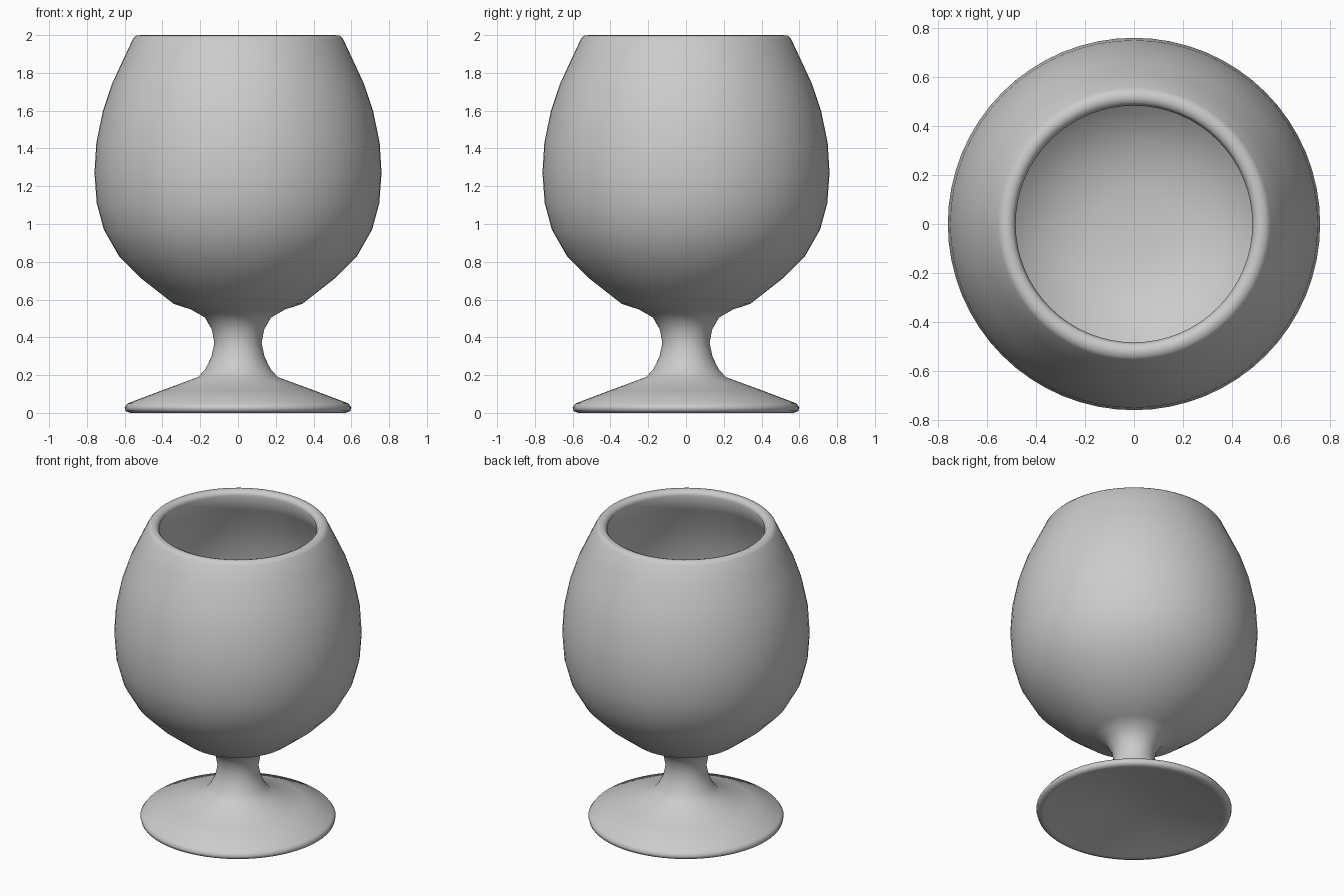
import bpy, bmesh, math

if "Cube" in bpy.data.objects:
    bpy.data.objects.remove(bpy.data.objects["Cube"])

SEGMENTS = 64


def lathe(name, profile):
    """Spin a closed (radius, height) profile around z."""
    bm = bmesh.new()
    verts = [bm.verts.new((r, 0, z)) for r, z in profile]
    edges = [bm.edges.new(pair) for pair in zip(verts, verts[1:])]
    bmesh.ops.spin(bm, geom=verts + edges, cent=(0, 0, 0), axis=(0, 0, 1),
                   angle=math.tau, steps=SEGMENTS, use_duplicate=False)
    bmesh.ops.remove_doubles(bm, verts=bm.verts, dist=0.0005)
    bmesh.ops.recalc_face_normals(bm, faces=bm.faces)
    mesh = bpy.data.meshes.new(name)
    bm.to_mesh(mesh)
    bm.free()
    obj = bpy.data.objects.new(name, mesh)
    bpy.context.collection.objects.link(obj)
    bpy.ops.object.select_all(action='DESELECT')
    obj.select_set(True)
    bpy.context.view_layer.objects.active = obj
    bpy.ops.object.shade_smooth_by_angle(angle=math.radians(60))
    return obj


# Foot: hollow underside, rounded edge, sloping top
foot = [(0, 0.10), (0.2, 0.085), (0.55, 0.005), (0.57, 0.0), (0.595, 0.01),
        (0.60, 0.03), (0.585, 0.05), (0.40, 0.12), (0.21, 0.19)]
# Waisted stem
stem = [(0.17, 0.235), (0.14, 0.30), (0.125, 0.37), (0.138, 0.44),
        (0.175, 0.505), (0.25, 0.548)]
# Bowl outside, rim, bowl inside
bowl_outer = [(0.34, 0.577), (0.51, 0.71), (0.63, 0.83), (0.71, 0.97),
              (0.748, 1.11), (0.76, 1.27), (0.75, 1.43), (0.715, 1.60),
              (0.668, 1.74), (0.61, 1.865)]
rim = [(0.556, 1.98), (0.54, 1.997), (0.515, 2.0), (0.495, 1.992), (0.483, 1.97)]
bowl_inner = [(0.54, 1.85), (0.60, 1.72), (0.645, 1.59), (0.68, 1.43),
              (0.69, 1.27), (0.68, 1.12), (0.645, 1.0), (0.57, 0.87),
              (0.46, 0.76), (0.32, 0.665), (0.15, 0.635), (0, 0.63)]

lathe("goblet", foot + stem + bowl_outer + rim + bowl_inner)
